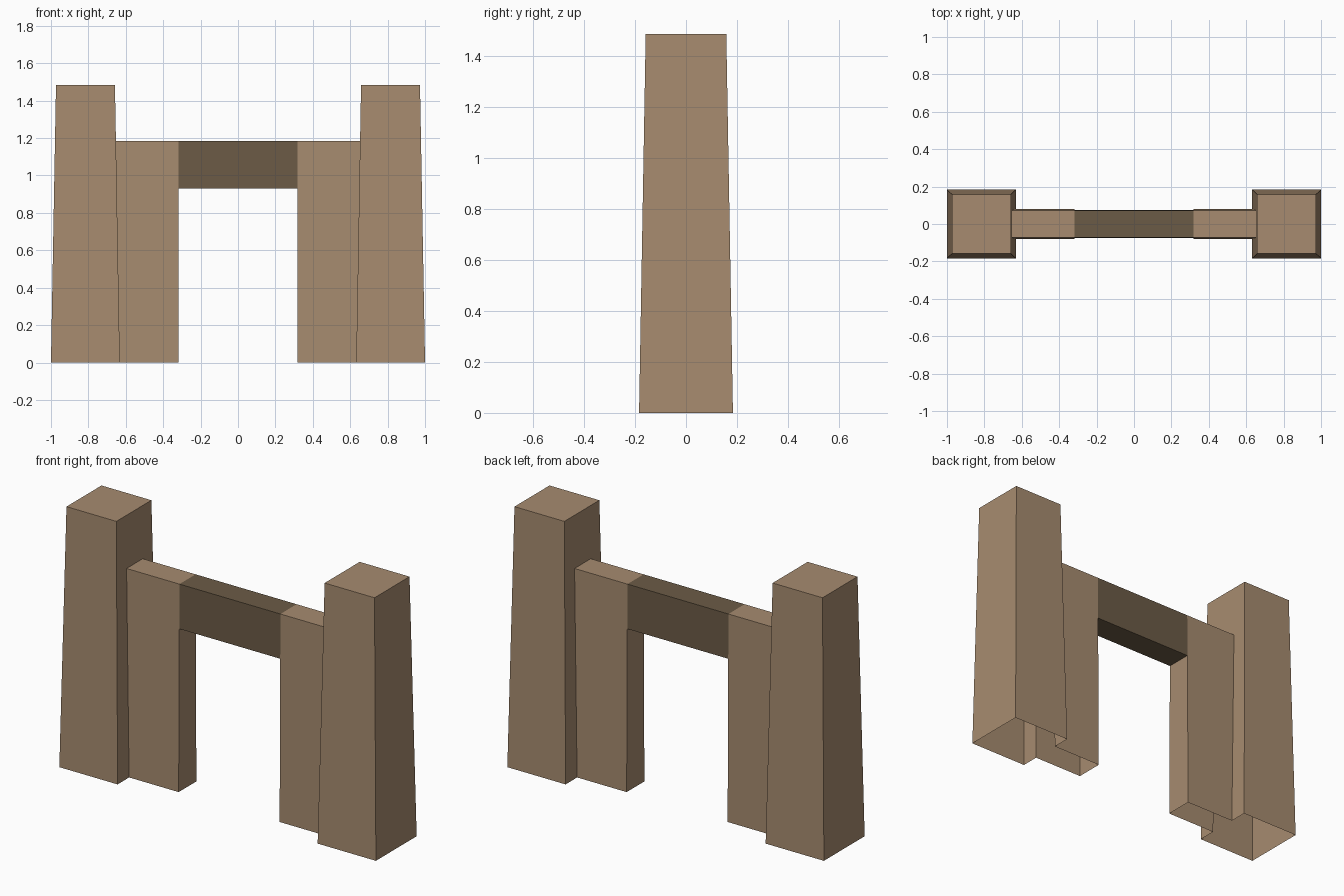
import bpy, bmesh

if "Cube" in bpy.data.objects:
    bpy.data.objects.remove(bpy.data.objects["Cube"])

H_TOWER, H_WALL, H_GAP = 1.485, 1.185, 0.93
X_JAMB = 0.319


def material(name, rgb):
    m = bpy.data.materials.new(name)
    m.diffuse_color = (*rgb, 1)
    m.use_nodes = True
    m.node_tree.nodes["Principled BSDF"].inputs["Base Color"].default_value = m.diffuse_color
    return m


stone = material("tan stone", (0.385, 0.26, 0.16))
timber = material("dark timber", (0.148, 0.105, 0.061))


def wall_y(z):
    # half thickness of the tapered wall at height z
    return 0.080 - 0.007 * z / H_WALL


def inner_x(z):
    # inner side of the tapered tower at height z
    return 0.632 + 0.026 * z / H_TOWER


def build(name, faces, mat):
    bm = bmesh.new()
    for face in faces:
        bm.faces.new([bm.verts.new(p) for p in face])
    bmesh.ops.remove_doubles(bm, verts=bm.verts, dist=1e-5)
    bmesh.ops.recalc_face_normals(bm, faces=bm.faces)
    me = bpy.data.meshes.new(name)
    bm.to_mesh(me)
    bm.free()
    me.materials.append(mat)
    bpy.context.collection.objects.link(bpy.data.objects.new(name, me))


def flip(faces, s):
    return [[(x * s, y, z) for x, y, z in f] for f in faces]


def tower():
    xi, xo, y = inner_x(0), 1.0, 0.184
    ti, to, ty = inner_x(H_TOWER), 0.973, 0.158
    a, b, c, d = (xi, -y, 0), (xo, -y, 0), (xo, y, 0), (xi, y, 0)
    e, f, g, h = [(px, py, H_TOWER) for px, py in
                  ((ti, -ty), (to, -ty), (to, ty), (ti, ty))]
    # inner side is notched where the wall runs in; the bottom is open
    w0, w1, xw = wall_y(0), wall_y(H_WALL), inner_x(H_WALL)
    notch = [(xi, w0, 0), (xw, w1, H_WALL), (xw, -w1, H_WALL), (xi, -w0, 0)]
    return [[a, b, f, e], [b, c, g, f], [c, d, h, g], [e, f, g, h],
            [a, e, h, d] + notch]


def wall():
    w0, wg, w1 = wall_y(0), wall_y(H_GAP), wall_y(H_WALL)
    x0, x1 = inner_x(0), inner_x(H_WALL)
    sides = [[(x0, s * w0, 0), (X_JAMB, s * w0, 0), (X_JAMB, s * wg, H_GAP),
              (X_JAMB, s * w1, H_WALL), (x1, s * w1, H_WALL)] for s in (-1, 1)]
    top = [(x1, -w1, H_WALL), (X_JAMB, -w1, H_WALL),
           (X_JAMB, w1, H_WALL), (x1, w1, H_WALL)]
    jamb = [(X_JAMB, -w0, 0), (X_JAMB, w0, 0),
            (X_JAMB, wg, H_GAP), (X_JAMB, -wg, H_GAP)]
    return sides + [top, jamb]


# Towers and wall stubs on both sides
for side, s in (("left", -1), ("right", 1)):
    build(side + "_tower", flip(tower(), s), stone)
    build(side + "_wall", flip(wall(), s), stone)

# Lintel: four-sided sleeve between the two walls
wg, w1 = wall_y(H_GAP), wall_y(H_WALL)
ring = [(-wg, H_GAP), (wg, H_GAP), (w1, H_WALL), (-w1, H_WALL)]
build("lintel", [[(-X_JAMB, *p), (X_JAMB, *p), (X_JAMB, *q), (-X_JAMB, *q)]
                 for p, q in zip(ring, ring[1:] + ring[:1])], timber)
